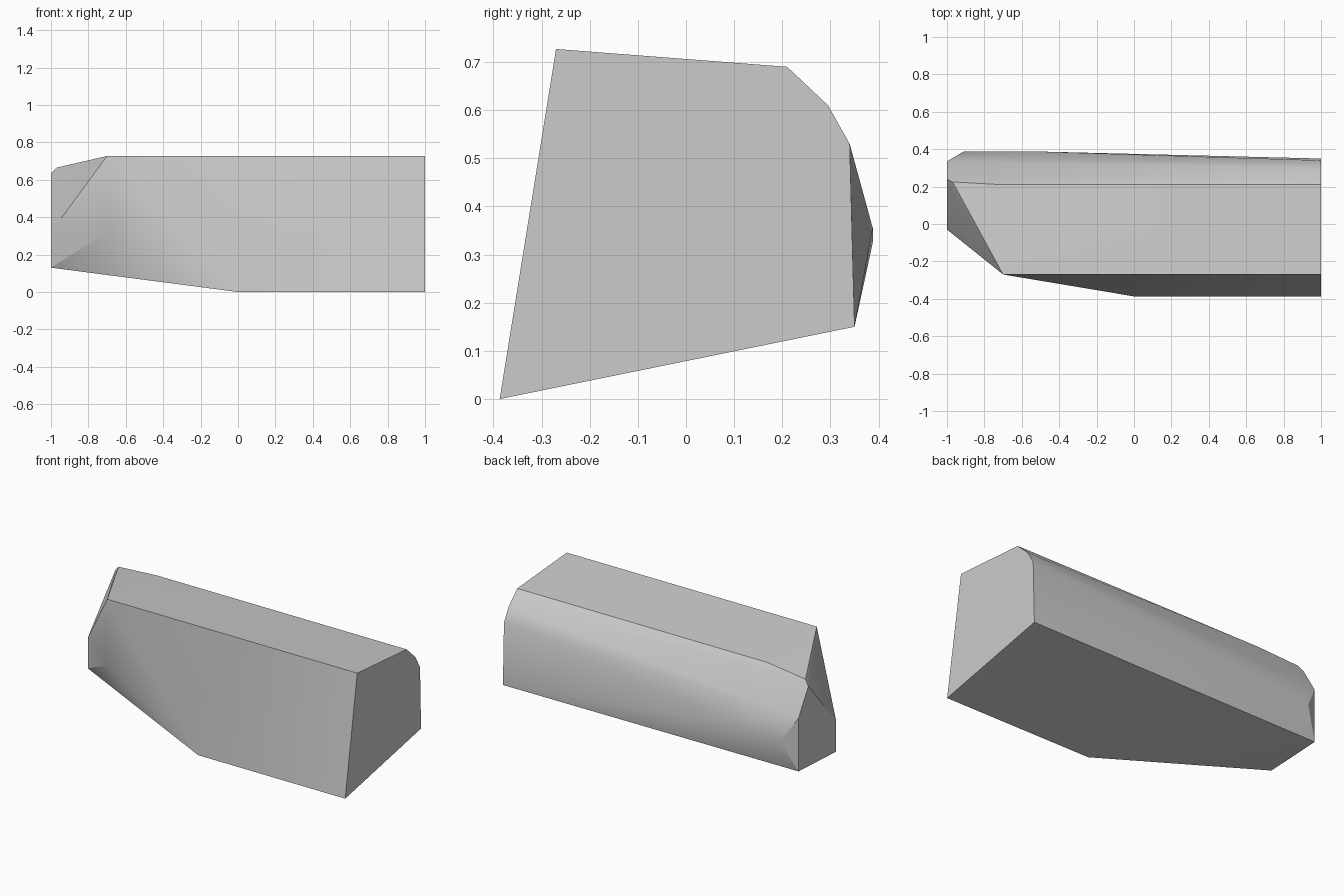
import bpy, bmesh

cube = bpy.data.objects.get("Cube")
if cube:
    bpy.data.objects.remove(cube, do_unlink=True)

grey = bpy.data.materials.new("plain grey")
grey.use_nodes = True
colour = (0.6, 0.6, 0.6, 1)
grey.diffuse_color = colour
grey.node_tree.nodes["Principled BSDF"].inputs["Base Color"].default_value = colour

# Cross-section at the square end (y, z)
square_end = [(-.387, 0), (.35, .15), (.34, .53), (.295, .61), (.21, .69), (-.27, .727)]
# Cut-off end face (y, z)
cut_end = [(-.03, .13), (.335, .148), (.335, .475), (.24, .635), (-.03, .32)]
# Corners along the length: lower front, front bevel, top ridge and back bulge
side_corners = [(0, -.387, 0), (-.7, -.27, .32), (-.7, -.27, .727),
                (-.7, .21, .69), (-.97, .225, .665),
                (-.91, .388, .325), (-.53, .388, .355)]

points = [(1, y, z) for y, z in square_end]
points += [(-1, y, z) for y, z in cut_end] + side_corners

# Wrap the corners in one faceted solid
bm = bmesh.new()
for p in points:
    bm.verts.new(p)
hull = bmesh.ops.convex_hull(bm, input=bm.verts[:])
loose = [v for v in bm.verts if not v.link_faces]
bmesh.ops.delete(bm, geom=loose, context='VERTS')
bmesh.ops.dissolve_limit(bm, angle_limit=0.01, verts=bm.verts[:], edges=bm.edges[:])
bmesh.ops.recalc_face_normals(bm, faces=bm.faces[:])
mesh = bpy.data.meshes.new("bevelled_block")
bm.to_mesh(mesh)
bm.free()

block = bpy.data.objects.new("bevelled_block", mesh)
bpy.context.collection.objects.link(block)
mesh.materials.append(grey)

# Smooth the rounded back, keep the hard edges
bpy.ops.object.select_all(action='DESELECT')
block.select_set(True)
bpy.context.view_layer.objects.active = block
bpy.ops.object.shade_smooth_by_angle(angle=0.55)
